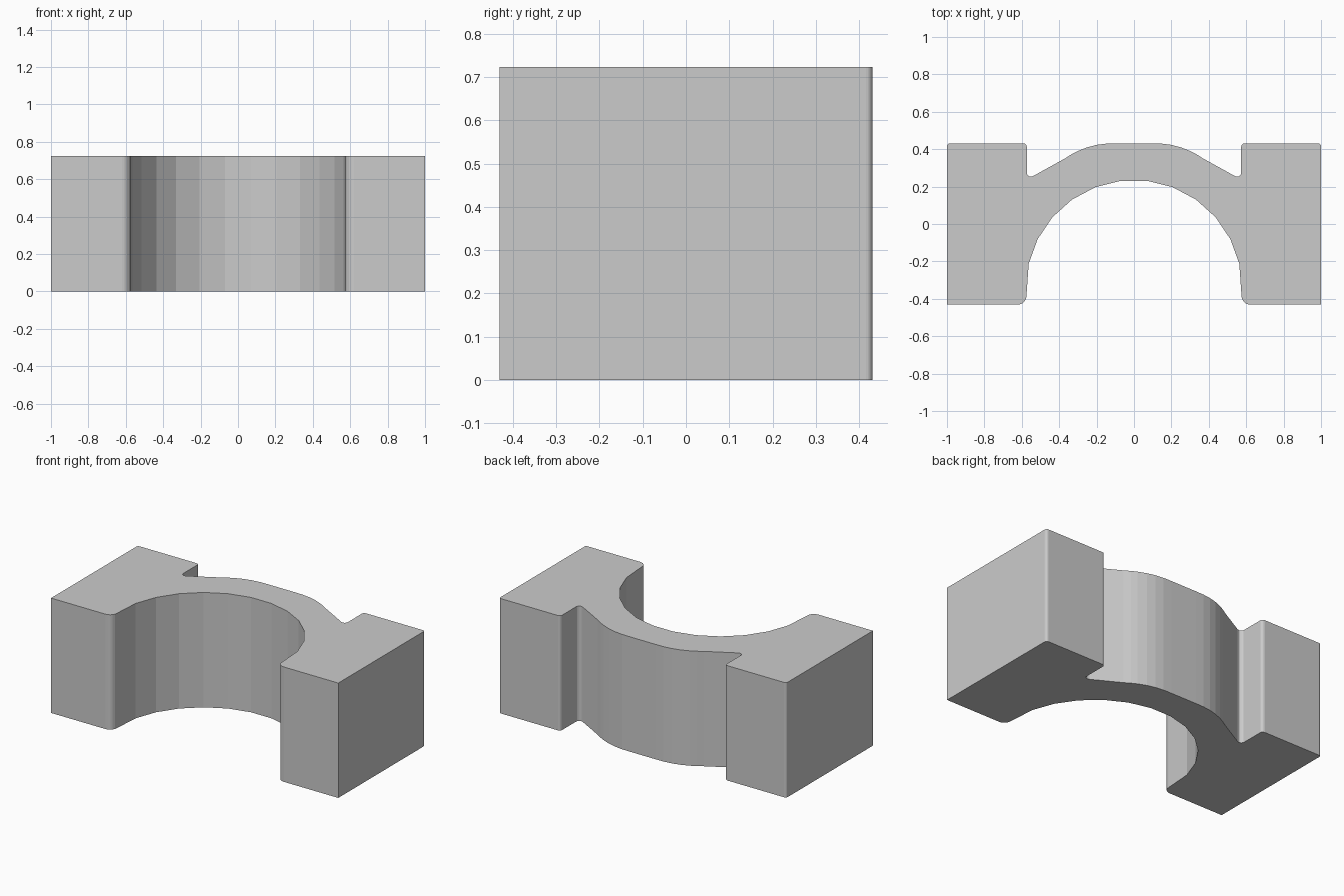
import bpy, bmesh, math

if "Cube" in bpy.data.objects:
    bpy.data.objects.remove(bpy.data.objects["Cube"])

H = 0.723          # height of the extrusion
D = 0.431          # half depth
R, CY = 0.578, -0.343   # inner arch radius and centre


def arc(cx, cy, r, a0, a1, n):
    """Points along an arc, angles in degrees."""
    return [(cx + r * math.cos(math.radians(a0 + (a1 - a0) * i / n)),
             cy + r * math.sin(math.radians(a0 + (a1 - a0) * i / n)))
            for i in range(n + 1)]


# right half of the profile, from the crown outward and back under the arch
half = [(0.09, D), (0.145, 0.430), (0.20, 0.423), (0.25, 0.410), (0.30, 0.390),
        (0.335, 0.372), (0.37, 0.350), (0.54, 0.256)]
half += arc(0.552, 0.274, 0.021, 270, 360, 4)       # notch root
half += arc(0.591, D - 0.018, 0.018, 180, 90, 4)    # block inner corner
half += arc(0.985, D - 0.015, 0.015, 90, 0, 4)      # block outer corner
half += [(1.0, -D)]
half += arc(0.621, -D + 0.046, 0.046, 270, 180, 5)  # arch foot fillet
half += [(R * math.sin(math.radians(a)), CY + R * math.cos(math.radians(a)))
         for a in (77, 63, 49, 35, 21, 7)]          # faceted arch
profile = half + [(-x, y) for x, y in reversed(half)]

# extrude the mirrored profile into a solid bracket
bm = bmesh.new()
face = bm.faces.new([bm.verts.new((x, y, 0)) for x, y in profile])
ext = bmesh.ops.extrude_face_region(bm, geom=[face])
top = [g for g in ext["geom"] if isinstance(g, bmesh.types.BMVert)]
bmesh.ops.translate(bm, vec=(0, 0, H), verts=top)
bmesh.ops.recalc_face_normals(bm, faces=bm.faces)
mesh = bpy.data.meshes.new("arched_bracket")
bm.to_mesh(mesh)
bm.free()
obj = bpy.data.objects.new("arched_bracket", mesh)
bpy.context.collection.objects.link(obj)
